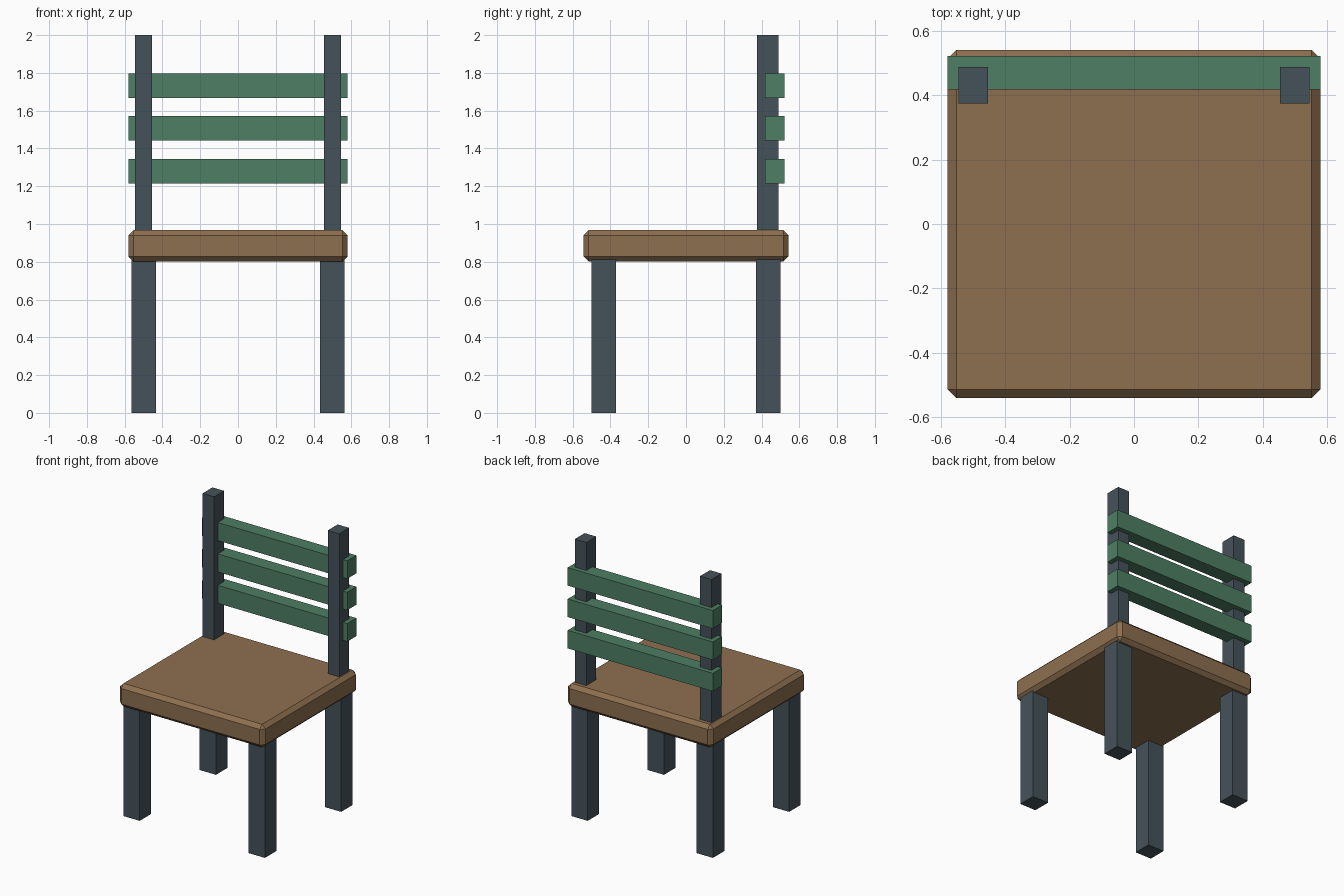
import bpy

if "Cube" in bpy.data.objects:
    bpy.data.objects.remove(bpy.data.objects["Cube"])


def material(name, rgb):
    m = bpy.data.materials.new(name)
    m.diffuse_color = (*rgb, 1.0)
    m.use_nodes = True
    m.node_tree.nodes["Principled BSDF"].inputs["Base Color"].default_value = m.diffuse_color
    return m


WOOD = material("brown_wood", (0.27, 0.16, 0.08))
FRAME = material("dark_slate", (0.06, 0.085, 0.10))
GREEN = material("green_paint", (0.075, 0.21, 0.125))


def box(name, center, size, mat):
    bpy.ops.mesh.primitive_cube_add(size=1, location=center)
    ob = bpy.context.object
    ob.name = name
    ob.scale = size
    bpy.ops.object.transform_apply(location=False, rotation=False, scale=True)
    ob.data.materials.append(mat)
    return ob


# Seat with chamfered edges
seat = box("seat", (0, 0, 0.884), (1.16, 1.084, 0.166), WOOD)
bevel = seat.modifiers.new("chamfer", 'BEVEL')
bevel.width = 0.027
bevel.segments = 1

for side, x in (("left", -0.5), ("right", 0.5)):
    # Legs, tucked slightly into the seat
    for end, y in (("front", -0.435), ("back", 0.435)):
        box(f"{end}_leg_{side}", (x, y, 0.415), (0.13, 0.13, 0.83), FRAME)
    # Backrest post
    box(f"back_post_{side}", (x, 0.432, 1.47), (0.092, 0.113, 1.06), FRAME)

# Horizontal backrest slats
for i in range(3):
    box(f"back_slat_{i + 1}", (0, 0.47, 1.28 + 0.2265 * i), (1.16, 0.104, 0.13), GREEN)
